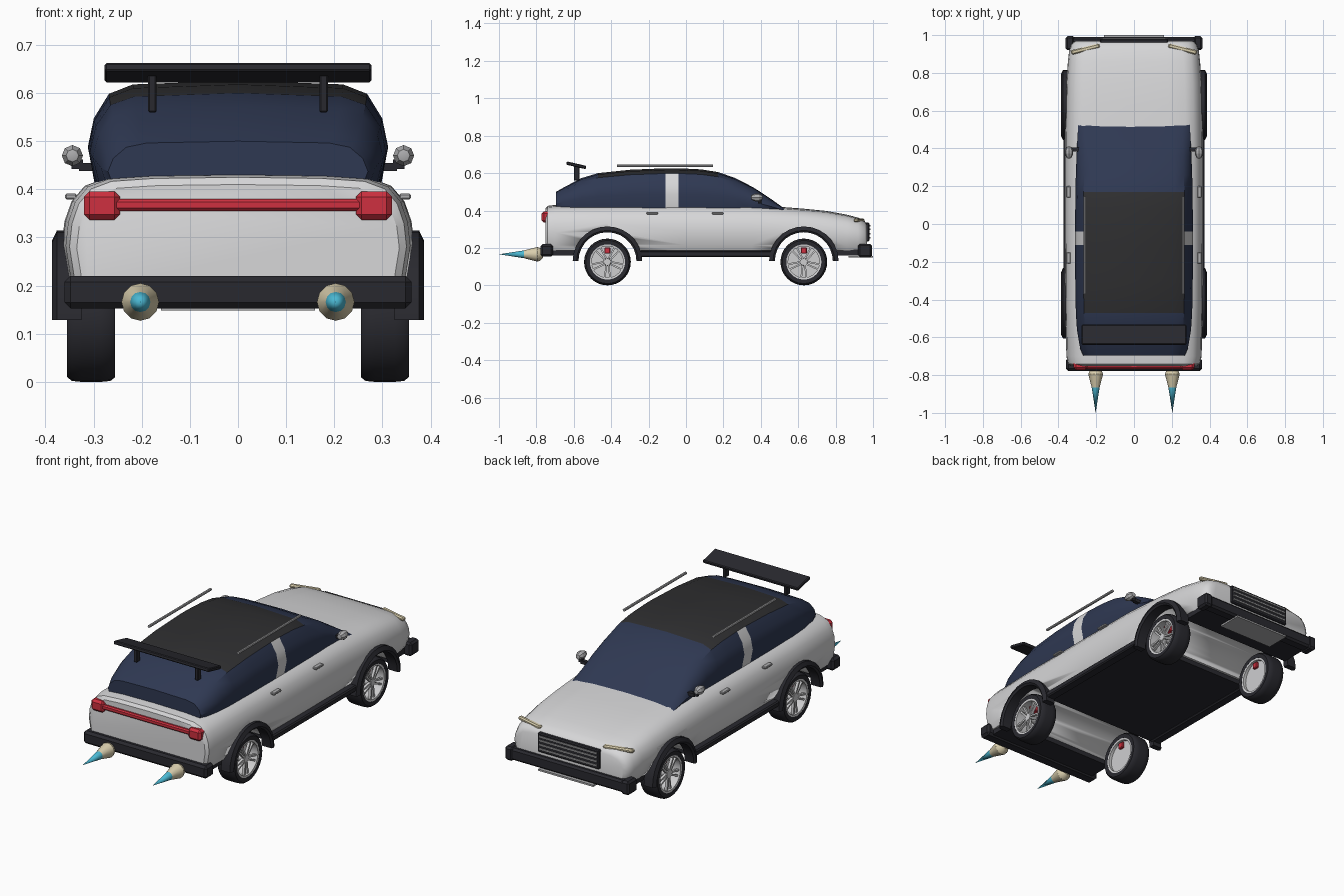
import bpy, bmesh, math
from mathutils import Vector, Matrix

if "Cube" in bpy.data.objects:
    bpy.data.objects.remove(bpy.data.objects["Cube"])


def mat(name, r, g, b):
    m = bpy.data.materials.new(name)
    m.diffuse_color = (r, g, b, 1)
    m.use_nodes = True
    m.node_tree.nodes["Principled BSDF"].inputs["Base Color"].default_value = m.diffuse_color
    return m


WHITE = mat("paint_white", 0.68, 0.68, 0.69)
GLASS = mat("glass_navy", 0.028, 0.040, 0.085)
BLACK = mat("trim_black", 0.022, 0.022, 0.028)
ROOF = mat("roof_charcoal", 0.028, 0.028, 0.030)
RED = mat("lamp_red", 0.62, 0.03, 0.05)
CREAM = mat("lamp_cream", 0.70, 0.62, 0.42)
BLUE = mat("flame_blue", 0.07, 0.48, 0.65)
SILVER = mat("metal_silver", 0.42, 0.42, 0.43)
ALLOY = mat("wheel_alloy", 0.62, 0.62, 0.63)


def finish(bm, name, mats, smooth=0):
    bmesh.ops.remove_doubles(bm, verts=bm.verts, dist=1e-5)
    bmesh.ops.recalc_face_normals(bm, faces=bm.faces)
    me = bpy.data.meshes.new(name)
    bm.to_mesh(me)
    bm.free()
    for m in mats:
        me.materials.append(m)
    ob = bpy.data.objects.new(name, me)
    bpy.context.collection.objects.link(ob)
    if smooth:
        bpy.ops.object.select_all(action='DESELECT')
        bpy.context.view_layer.objects.active = ob
        ob.select_set(True)
        bpy.ops.object.shade_smooth_by_angle(angle=math.radians(smooth))
    return ob


def skin(name, rings, mats, wrap=False, rule=None, smooth=35):
    """Join closed rings of points; rule(i, j) picks the material slot."""
    bm = bmesh.new()
    vs = [[bm.verts.new(p) for p in ring] for ring in rings]
    n, k = len(rings), len(rings[0])
    for i in range(n if wrap else n - 1):
        for j in range(k):
            a, b = vs[i], vs[(i + 1) % n]
            f = bm.faces.new((a[j], a[(j + 1) % k], b[(j + 1) % k], b[j]))
            f.material_index = rule(i, j) if rule else 0
    if not wrap:
        bm.faces.new(vs[0])
        bm.faces.new(vs[-1])
    return finish(bm, name, mats, smooth)


def lathe(name, profile, loc, axis, m, n=32, smooth=35):
    """Turn a closed (radius, along) profile round the X or Y axis."""
    rings = []
    for i in range(n):
        t = 2 * math.pi * i / n
        c, s = math.cos(t), math.sin(t)
        rings.append([Vector(loc) + (Vector((a, r * c, r * s)) if axis == 'X'
                                     else Vector((r * c, a, r * s))) for r, a in profile])
    return skin(name, rings, [m], True, None, smooth)


def box(name, x, y, z, m, bevel=0.0, rot=None):
    """Box from (min, max) ranges, optionally turned about its centre."""
    bm = bmesh.new()
    size = [r[1] - r[0] for r in (x, y, z)]
    mid = Vector([(r[0] + r[1]) / 2 for r in (x, y, z)])
    bmesh.ops.create_cube(bm, size=1, matrix=Matrix.Diagonal((*size, 1)))
    if bevel:
        bmesh.ops.bevel(bm, geom=bm.edges[:], offset=bevel, segments=1, affect='EDGES')
    bm.transform(Matrix.Translation(mid) @ (rot or Matrix()))
    return finish(bm, name, [m])


def span(s, a, b):
    return tuple(sorted((s * a, s * b)))


def section(half, y, w, zb, zt):
    """Symmetric cross-section scaled to half width and height."""
    left = [(-w * u, y, zb + (zt - zb) * v) for u, v in half]
    return left + [(0, y, zt)] + [(-px, py, pz) for px, py, pz in reversed(left)]


# Body shell: (y, half width, bottom, top)
BODY = [(0.93, 0), (0.97, 0.12), (1, 0.4), (0.985, 0.6), (0.945, 0.77), (0.87, 0.9),
        (0.75, 0.965), (0.5, 0.99)]
stations = [(-0.752, 0.335, 0.19, 0.41), (-0.74, 0.35, 0.185, 0.425), (-0.70, 0.358, 0.185, 0.43),
            (-0.42, 0.364, 0.185, 0.432), (0, 0.366, 0.185, 0.432), (0.35, 0.366, 0.185, 0.43),
            (0.5, 0.364, 0.185, 0.42), (0.63, 0.362, 0.185, 0.41), (0.75, 0.358, 0.185, 0.398),
            (0.86, 0.35, 0.185, 0.378), (0.92, 0.343, 0.185, 0.362), (0.955, 0.33, 0.188, 0.345),
            (0.968, 0.312, 0.195, 0.325)]
body = skin("body", [section(BODY, *s) for s in stations], [WHITE])

# Wheel tunnels cut through the body
AXLES = (-0.42, 0.63)
R = 0.125
for y in AXLES:
    cutter = lathe("arch_cutter", [(0, -0.6), (0.163, -0.6), (0.163, 0.6), (0, 0.6)],
                   (0, y, R), 'X', WHITE, 40)
    mod = body.modifiers.new("arch", 'BOOLEAN')
    mod.operation, mod.solver, mod.object = 'DIFFERENCE', 'EXACT', cutter
    bpy.context.view_layer.objects.active = body
    bpy.ops.object.modifier_apply(modifier=mod.name)
    bpy.data.objects.remove(cutter)

# Cabin: glass, dark roof and white pillars
CABIN = [(0.94, 0), (1, 0.4), (0.96, 0.66), (0.86, 0.88), (0.7, 0.965)]
cab = [(-0.695, 0.27, 0.50), (-0.66, 0.285, 0.52), (-0.56, 0.302, 0.573), (-0.47, 0.308, 0.60),
       (-0.30, 0.311, 0.618), (-0.11, 0.312, 0.626), (-0.04, 0.312, 0.626), (0.08, 0.311, 0.62),
       (0.17, 0.31, 0.606), (0.26, 0.308, 0.575), (0.36, 0.304, 0.524), (0.45, 0.30, 0.465),
       (0.53, 0.295, 0.408)]


def cabin_rule(i, j):
    if 3 <= j <= 6:
        return 1 if 3 <= i < 8 else 0
    return 2 if i == 5 and j < 10 else 0


skin("cabin", [section(CABIN, y, w, 0.395, zt) for y, w, zt in cab],
     [GLASS, ROOF, WHITE], rule=cabin_rule)

# Underbody panels between the tunnels
for y in ((-0.72, -0.583), (-0.257, 0.467), (0.793, 0.94)):
    box("floor_panel", (-0.325, 0.325), y, (0.16, 0.192), BLACK)

# Bumpers, skid plate and grille
box("rear_bumper", (-0.36, 0.36), (-0.778, -0.71), (0.153, 0.22), BLACK, 0.012)
box("front_bumper", (-0.355, 0.355), (0.93, 0.99), (0.155, 0.218), BLACK, 0.01)
for s in (-1, 1):
    box("bumper_corner", span(s, 0.315, 0.362), (0.92, 0.995), (0.15, 0.222), BLACK, 0.01)
box("skid_plate", (-0.16, 0.16), (0.87, 1.0), (0.148, 0.157), SILVER)
box("grille", (-0.18, 0.18), (0.94, 0.98), (0.235, 0.335), BLACK, 0.005)
for z in (0.255, 0.277, 0.299, 0.319):
    box("grille_slat", (-0.168, 0.168), (0.976, 0.986), (z - 0.004, z + 0.004), SILVER)

# Tail lamps and rear spoiler
box("tail_lamp_bar", (-0.26, 0.26), (-0.767, -0.74), (0.355, 0.38), RED, 0.006)
tilt = Matrix.Rotation(math.radians(-13), 4, 'X')
box("spoiler", (-0.277, 0.277), (-0.64, -0.533), (0.633, 0.651), BLACK, 0.004, tilt)

for s in (-1, 1):
    box("tail_lamp", span(s, 0.245, 0.32), (-0.772, -0.725), (0.336, 0.396), RED, 0.012)
    box("spoiler_strut", span(s, 0.169, 0.187), (-0.60, -0.57), (0.56, 0.638), BLACK, 0.003)
    box("headlamp", span(s, 0.18, 0.335), (0.914, 0.938), (0.338, 0.357), CREAM, 0.006,
        Matrix.Rotation(s * math.radians(-14), 4, 'Z'))
    lathe("roof_rail", [(0, -0.37), (0.007, -0.37), (0.007, 0.145), (0, 0.145)],
          (s * 0.26, 0, 0.639), 'Y', SILVER, 8)
    box("side_skirt", span(s, 0.32, 0.372), (-0.255, 0.465), (0.152, 0.183), BLACK, 0.006)

    # Mirrors and door handles
    box("mirror_arm", span(s, 0.28, 0.33), (0.385, 0.405), (0.438, 0.455), BLACK)
    box("mirror_stem", span(s, 0.322, 0.346), (0.385, 0.4), (0.442, 0.462), BLACK)
    lathe("mirror", [(0, -0.034), (0.013, -0.03), (0.022, -0.008), (0.022, 0.01),
                     (0.012, 0.028), (0, 0.032)], (s * 0.344, 0.38, 0.47), 'Y', SILVER, 8, 20)
    for y in (-0.18, 0.17):
        box("door_handle", span(s, 0.335, 0.359), (y - 0.03, y + 0.03), (0.379, 0.391), SILVER, 0.003)

    # Thruster nozzles with flames
    lathe("thruster", [(0, -0.865), (0.021, -0.865), (0.034, -0.815), (0.039, -0.795),
                       (0.034, -0.78), (0.018, -0.765), (0, -0.765)],
          (s * 0.203, 0, 0.166), 'Y', CREAM, 12, 30)
    lathe("flame", [(0, -1.0), (0.021, -0.865), (0, -0.86)], (s * 0.203, 0, 0.166), 'Y', BLUE, 12, 30)

    for y in AXLES:
        # Fender flare
        rings = []
        for i in range(15):
            t = math.pi * i / 14
            rings.append([(s * x, y + r * math.cos(t), R + 0.004 + r * math.sin(t))
                          for x, r in ((0.325, 0.155), (0.378, 0.155), (0.386, 0.165),
                                       (0.376, 0.186), (0.325, 0.186))])
        skin("fender_flare", rings, [BLACK])

        # Tyre, rim, brake disc, caliper and five split spokes
        c = (s * 0.305, y, R)
        lathe("tyre", [(0.094, -0.048), (0.115, -0.05), (0.123, -0.04), (0.125, -0.02), (0.125, 0.02),
                       (0.123, 0.04), (0.115, 0.05), (0.094, 0.048)], c, 'X', BLACK)
        lathe("rim", [(0.084, -0.046), (0.097, -0.048), (0.097, 0.048), (0.084, 0.046)], c, 'X', ALLOY)
        lathe("brake_disc", [(0, -0.03), (0.086, -0.03), (0.086, -0.02), (0, -0.02)],
              (c[0], y, R) if s > 0 else (c[0] + 0.05, y, R), 'X', ALLOY)
        lathe("hub", [(0, -0.022), (0.022, -0.022), (0.018, 0.022), (0, 0.022)],
              (c[0] + s * 0.018, y, R), 'X', ALLOY, 16)
        box("brake_caliper", span(s, 0.262, 0.322), (y - 0.016, y + 0.016), (R + 0.045, R + 0.078), RED, 0.004)
        for i in range(5):
            turn = Matrix.Rotation(2 * math.pi * (i + 0.5) / 5, 4, 'X')
            for side in (-1, 1):
                bm = bmesh.new()
                bmesh.ops.create_cube(bm, size=1, matrix=Matrix.Diagonal((0.014, 0.009, 0.078, 1)))
                bm.transform(Matrix.Translation((s * 0.336, y, R)) @ turn
                             @ Matrix.Translation((0, side * 0.010, 0.05))
                             @ Matrix.Rotation(side * -0.12, 4, 'X'))
                finish(bm, "wheel_spoke", [ALLOY])
